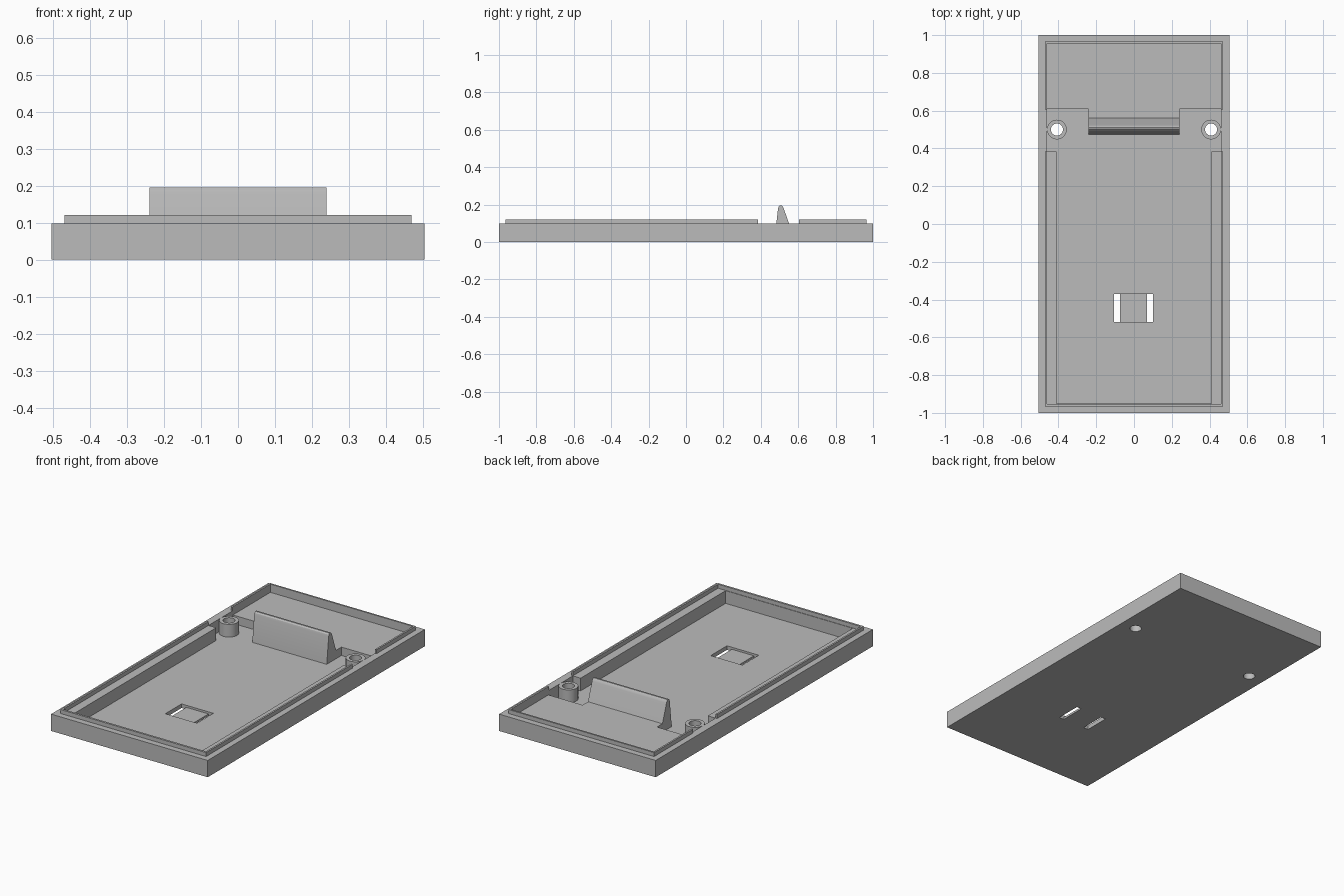
import bpy, bmesh, math
from mathutils import Vector

cube = bpy.data.objects.get("Cube")
if cube:
    bpy.data.objects.remove(cube, do_unlink=True)

grey = bpy.data.materials.new("plain grey")
grey.use_nodes = True
COLOUR = (0.5, 0.5, 0.5, 1)
grey.diffuse_color = COLOUR
grey.node_tree.nodes["Principled BSDF"].inputs["Base Color"].default_value = COLOUR


def solid(name, outline, push):
    """Extrude a closed 3D outline along a vector."""
    bm = bmesh.new()
    face = bm.faces.new([bm.verts.new(p) for p in outline])
    made = bmesh.ops.extrude_face_region(bm, geom=[face])["geom"]
    verts = [v for v in made if isinstance(v, bmesh.types.BMVert)]
    bmesh.ops.translate(bm, verts=verts, vec=Vector(push))
    bmesh.ops.recalc_face_normals(bm, faces=bm.faces[:])
    mesh = bpy.data.meshes.new(name)
    bm.to_mesh(mesh)
    bm.free()
    mesh.materials.append(grey)
    ob = bpy.data.objects.new(name, mesh)
    bpy.context.collection.objects.link(ob)
    return ob


def slab(name, half, z0, z1):
    """Plate from the +x half of a left-right symmetric outline."""
    pts = half + [(-x, y) for x, y in reversed(half)]
    return solid(name, [(x, y, z0) for x, y in pts], (0, 0, z1 - z0))


def block(name, x0, x1, y0, y1, z0, z1):
    pts = [(x0, y0, z0), (x1, y0, z0), (x1, y1, z0), (x0, y1, z0)]
    return solid(name, pts, (0, 0, z1 - z0))


def cylinder(name, x, y, r, z0, z1, sides=40):
    turn = [2 * math.pi * i / sides for i in range(sides)]
    pts = [(x + r * math.cos(a), y + r * math.sin(a), z0) for a in turn]
    return solid(name, pts, (0, 0, z1 - z0))


def combine(target, tool, operation):
    """Apply a boolean and discard the tool."""
    tool.hide_render = True
    mod = target.modifiers.new("bool", "BOOLEAN")
    mod.operation, mod.solver, mod.object = operation, "EXACT", tool
    bpy.context.view_layer.objects.active = target
    bpy.ops.object.modifier_apply(modifier=mod.name)
    bpy.data.objects.remove(tool, do_unlink=True)


RIM, FLOOR, SHELF, BRIDGE = 0.098, 0.024, 0.073, 0.012

# Tray with a deep main pocket and a shallow rear pocket
tray = slab("tray", [(0.505, -1), (0.505, 1)], 0, RIM)
combine(tray, slab("main_pocket", [
    (0.41, -0.95), (0.41, 0.385), (0.46, 0.385), (0.46, 0.61),
    (0.24, 0.61), (0.24, 0.5)], FLOOR, 0.3), "DIFFERENCE")
combine(tray, slab("rear_pocket", [(0.46, 0.48), (0.46, 0.955)], SHELF, 0.3),
        "DIFFERENCE")

# Upright wedge rib with a rounded top
rib = [(0.473, 0.01), (0.492, 0.178), (0.495, 0.188), (0.502, 0.195),
       (0.512, 0.195), (0.519, 0.188), (0.523, 0.178), (0.56, SHELF),
       (0.56, 0.01)]
combine(tray, solid("rib", [(-0.24, y, z) for y, z in rib], (0.48, 0, 0)), "UNION")

# Screw posts with through holes
for x in (-0.408, 0.408):
    combine(tray, cylinder("post", x, 0.5, 0.052, 0.01, RIM), "UNION")
    combine(tray, cylinder("post_hole", x, 0.5, 0.032, -0.1, 0.3), "DIFFERENCE")

# Strap recess with two through slots
combine(tray, block("strap_recess", -0.105, 0.1, -0.52, -0.37, BRIDGE, 0.06),
        "DIFFERENCE")
for x in (-0.105, 0.069):
    combine(tray, block("strap_slot", x, x + 0.031, -0.52, -0.37, -0.1, 0.06),
            "DIFFERENCE")

# Raised lips around the front and rear of the rim
for name, end, inner, stop in (("front_lip", -0.965, -0.953, 0.385),
                               ("rear_lip", 0.965, 0.955, 0.605)):
    slab(name, [(0.47, end), (0.47, stop), (0.46, stop), (0.46, inner)],
         RIM, 0.121)

# Smooth the round surfaces, keep the hard edges
bpy.ops.object.select_all(action="DESELECT")
tray.select_set(True)
bpy.context.view_layer.objects.active = tray
bpy.ops.object.shade_smooth_by_angle(angle=math.radians(25))
